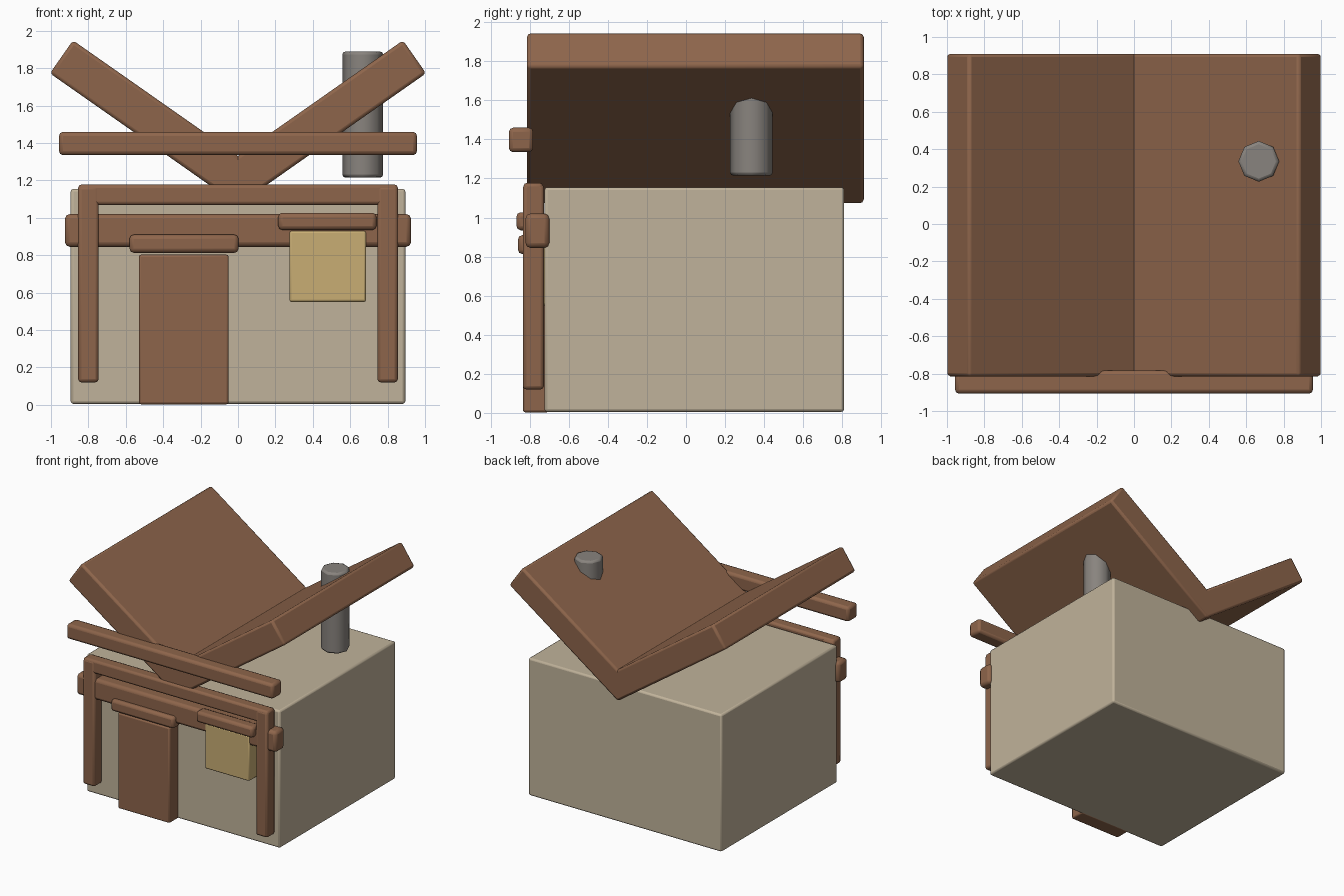
import bpy, math

if "Cube" in bpy.data.objects:
    bpy.data.objects.remove(bpy.data.objects["Cube"])


def material(name, rgb):
    m = bpy.data.materials.new(name)
    m.diffuse_color = (*rgb, 1)
    m.use_nodes = True
    m.node_tree.nodes["Principled BSDF"].inputs["Base Color"].default_value = m.diffuse_color
    return m


WOOD = material("brown wood", (0.27, 0.13, 0.07))
PLASTER = material("beige plaster", (0.53, 0.45, 0.325))
PANE = material("warm yellow", (0.58, 0.42, 0.175))
STONE = material("grey stone", (0.25, 0.23, 0.21))


def finish(ob, name, mat, bevel, limit=30):
    """Name, colour, rounded edges and smooth shading."""
    ob.name = name
    ob.data.materials.append(mat)
    mod = ob.modifiers.new("rounding", "BEVEL")
    mod.width, mod.segments = bevel, 2
    mod.limit_method = "ANGLE"
    mod.angle_limit = math.radians(limit)
    bpy.ops.object.shade_smooth_by_angle(angle=math.radians(50))


def box(name, x, y, z, mat=WOOD, bevel=0.018, tilt=0):
    """Rounded box from its x, y and z ranges, tilted about its own y axis."""
    mid = [(r[0] + r[1]) / 2 for r in (x, y, z)]
    bpy.ops.mesh.primitive_cube_add(size=1, location=mid)
    ob = bpy.context.object
    ob.scale = [r[1] - r[0] for r in (x, y, z)]
    bpy.ops.object.transform_apply(location=False, rotation=False, scale=True)
    ob.rotation_euler.y = tilt
    finish(ob, name, mat, bevel)


# House body
box("house_body", (-0.895, 0.895), (-0.725, 0.81), (0.005, 1.155), PLASTER, 0.015)

# Two roof panels forming a valley
slope, length, thick = math.radians(35), 1.23, 0.215
for side, label in ((-1, "left"), (1, "right")):
    cx = side * (0.5 * length * math.cos(slope) - 0.5 * thick * math.sin(slope) - 0.002)
    cz = 1.067 + 0.5 * length * math.sin(slope) + 0.5 * thick * math.cos(slope)
    box(label + "_roof_panel", (cx - length / 2, cx + length / 2), (-0.815, 0.91),
        (cz - thick / 2, cz + thick / 2), tilt=-side * slope)
    # Porch posts
    px = side * 0.8
    box(label + "_post", (px - 0.055, px + 0.055), (-0.835, -0.727), (0.12, 1.17))

# Horizontal beams
box("roof_beam", (-0.957, 0.957), (-0.907, -0.782), (1.335, 1.46), bevel=0.022)
box("porch_top_beam", (-0.855, 0.855), (-0.832, -0.732), (1.068, 1.178))
box("porch_middle_beam", (-0.925, 0.925), (-0.822, -0.7), (0.845, 1.02), bevel=0.025)

# Door and window with their lintels
box("door", (-0.53, -0.05), (-0.835, -0.7), (0.003, 0.803), bevel=0.012)
box("door_lintel", (-0.58, 0.003), (-0.86, -0.76), (0.813, 0.91), bevel=0.022)
box("window", (0.275, 0.685), (-0.832, -0.7), (0.55, 0.93), PANE, 0.012)
box("window_lintel", (0.215, 0.74), (-0.868, -0.77), (0.935, 1.027), bevel=0.022)

# Chimney
bpy.ops.mesh.primitive_cylinder_add(vertices=8, radius=0.109, depth=0.675,
                                    location=(0.667, 0.335, 1.552))
finish(bpy.context.object, "chimney", STONE, 0.016, 60)
